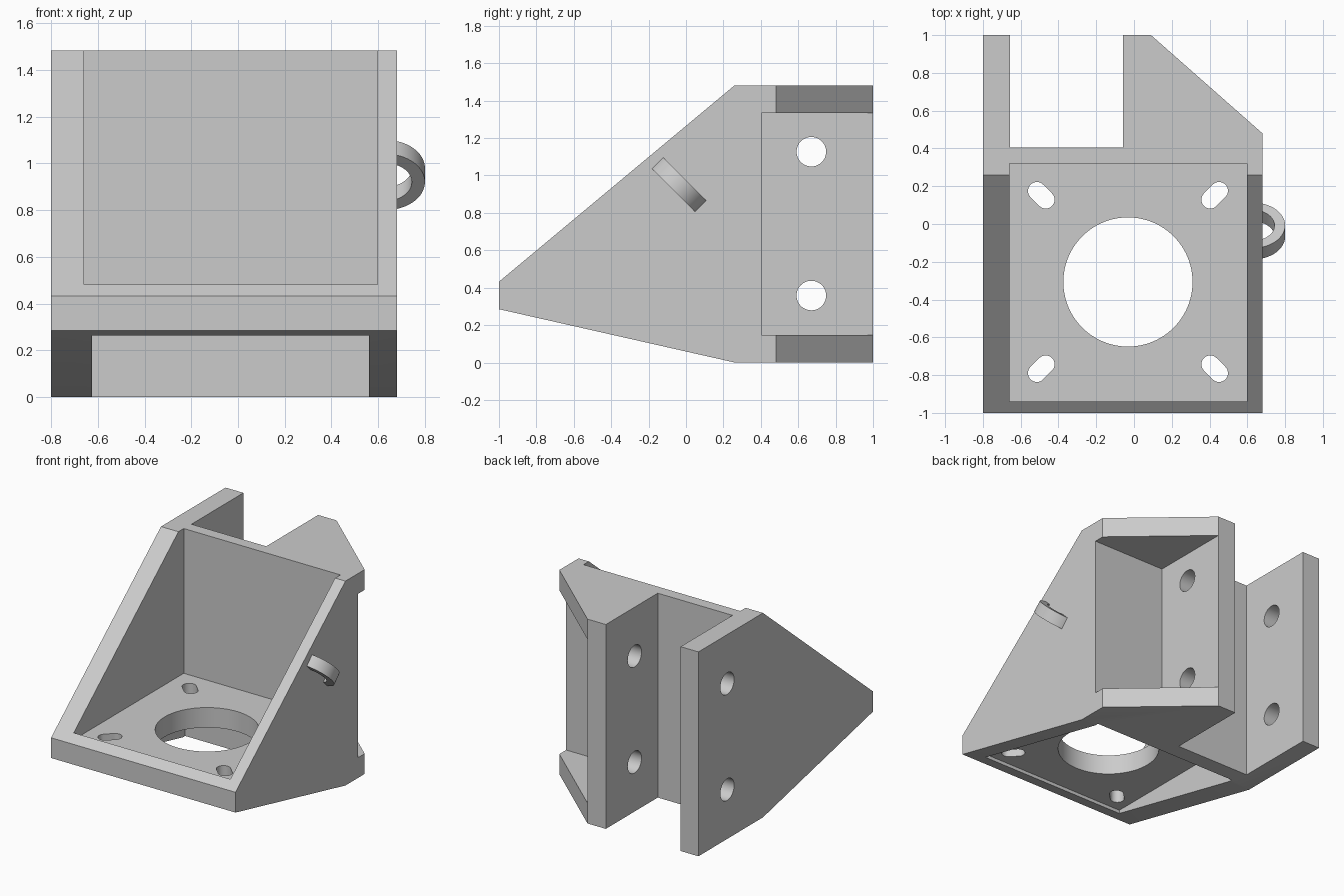
import bpy, bmesh, math
from mathutils import Matrix, Vector

if "Cube" in bpy.data.objects:
    bpy.data.objects.remove(bpy.data.objects["Cube"], do_unlink=True)

grey = bpy.data.materials.new("plain grey")
grey.use_nodes = True
COLOR = (0.6, 0.6, 0.6, 1)
grey.diffuse_color = COLOR
grey.node_tree.nodes["Principled BSDF"].inputs["Base Color"].default_value = COLOR


def prism(name, outline, axis, lo, hi):
    """Extrude a 2D outline along an axis; the outline uses the other two axes in order."""
    def place(p, d):
        u, v = p
        return {"x": (d, u, v), "y": (u, d, v), "z": (u, v, d)}[axis]
    bm = bmesh.new()
    rings = [[bm.verts.new(place(p, d)) for p in outline] for d in (lo, hi)]
    for ring in rings:
        bm.faces.new(ring)
    n = len(outline)
    for i in range(n):
        j = (i + 1) % n
        bm.faces.new((rings[0][i], rings[0][j], rings[1][j], rings[1][i]))
    bmesh.ops.recalc_face_normals(bm, faces=bm.faces)
    mesh = bpy.data.meshes.new(name)
    bm.to_mesh(mesh)
    bm.free()
    mesh.materials.append(grey)
    obj = bpy.data.objects.new(name, mesh)
    bpy.context.scene.collection.objects.link(obj)
    return obj


def box(x0, x1, y0, y1, z0, z1):
    return prism("cutter", [(x0, y0), (x1, y0), (x1, y1), (x0, y1)], "z", z0, z1)


def circle(u, v, r, n=64):
    return [(u + r * math.cos(math.tau * i / n), v + r * math.sin(math.tau * i / n))
            for i in range(n)]


def slot(u, v, r, reach, angle, n=16):
    """Round-ended slot outline pointing along an angle."""
    pts = []
    for end in (0, math.pi):
        cu, cv = u + reach * math.cos(angle + end), v + reach * math.sin(angle + end)
        for i in range(n + 1):
            a = angle + end - math.pi / 2 + math.pi * i / n
            pts.append((cu + r * math.cos(a), cv + r * math.sin(a)))
    return pts


def cut(target, cutter):
    mod = target.modifiers.new("cut", "BOOLEAN")
    mod.operation, mod.solver, mod.object = "DIFFERENCE", "EXACT", cutter
    bpy.context.view_layer.objects.active = target
    bpy.ops.object.modifier_apply(modifier=mod.name)
    bpy.data.objects.remove(cutter, do_unlink=True)


def smooth(obj):
    bpy.ops.object.select_all(action="DESELECT")
    obj.select_set(True)
    bpy.context.view_layer.objects.active = obj
    bpy.ops.object.shade_smooth_by_angle(angle=math.radians(30))


# Bracket body: side profile across the full width
TOP = 1.482
body = prism("bracket_body",
             [(-1, .285), (-1, .432), (.26, TOP), (1, TOP), (1, 0), (.26, 0)],
             "x", -.8, .68)

# Upper pocket, motor recess below and post channel behind
cut(body, box(-.66, .597, -.94, .321, .432, 2))
cut(body, box(-.625, .56, -.9, .287, -.5, .287))
cut(body, box(-.657, -.057, .405, 1.5, -.5, 2))

# Clamp plate relief between the tabs, and the tabs' slanted corner
cut(body, box(.09, 1, .403, 1.5, .147, 1.335))
cut(body, prism("cutter", [(.09, 1), (.68, .48), (1.2, .48), (1.2, 1.5), (.09, 1.5)],
                "z", -.5, 2))

# Motor opening and four adjusting slots
CX, CY = -.032, -.307
cut(body, prism("cutter", circle(CX, CY, .342, 96), "z", .1, .7))
for sx in (-1, 1):
    for sy in (-1, 1):
        outline = slot(CX + sx * .459, CY + sy * .459, .047, .033, math.atan2(sy, sx))
        cut(body, prism("cutter", outline, "z", .1, .7))

# Bolt holes through both clamp plates
for z in (.358, 1.127):
    cut(body, prism("cutter", circle(.67, z, .079, 48), "x", -1, .5))
smooth(body)

# Tilted cable loop on the left wall
loop = prism("cable_loop", circle(0, 0, .17), "z", -.0425, .0425)
cut(loop, prism("cutter", circle(0, 0, .114), "z", -.2, .2))
cut(loop, box(-.5, .01, -.5, .5, -.5, .5))
loop.data.transform(Matrix.Translation(Vector((.63, -.037, .95)))
                    @ Matrix.Rotation(math.radians(-45), 4, "X"))
smooth(loop)
